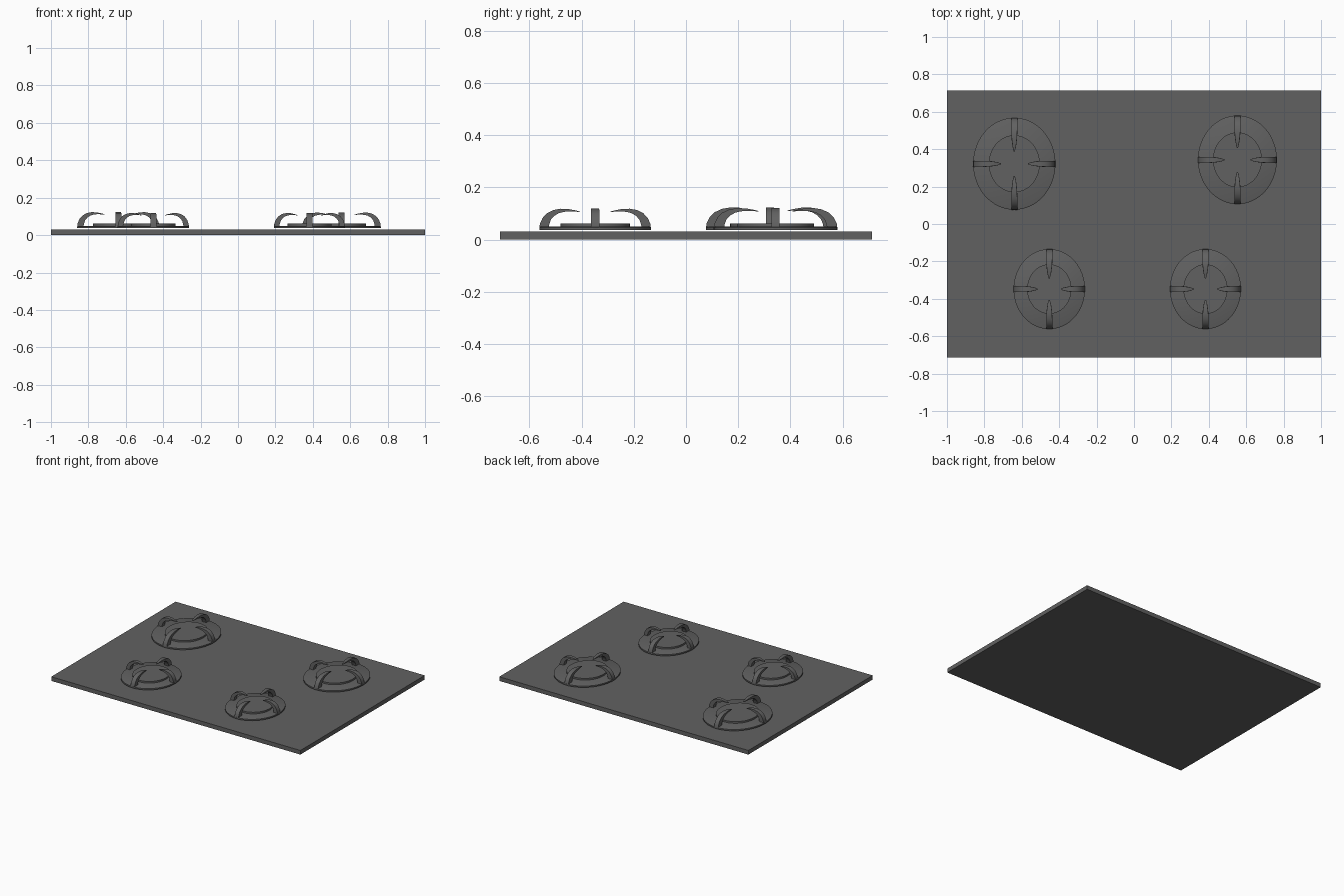
import bpy, bmesh, math

if "Cube" in bpy.data.objects:
    bpy.data.objects.remove(bpy.data.objects["Cube"])

def add_object(name, bm, smooth=True):
    bmesh.ops.recalc_face_normals(bm, faces=bm.faces)
    mesh = bpy.data.meshes.new(name)
    bm.to_mesh(mesh)
    bm.free()
    ob = bpy.data.objects.new(name, mesh)
    bpy.context.collection.objects.link(ob)
    mat = bpy.data.materials.get("dark_metal") or bpy.data.materials.new("dark_metal")
    mat.diffuse_color = (0.12, 0.12, 0.12, 1)
    mat.use_nodes = True
    mat.node_tree.nodes["Principled BSDF"].inputs["Base Color"].default_value = mat.diffuse_color
    mesh.materials.append(mat)
    if smooth:
        bpy.ops.object.select_all(action='DESELECT')
        bpy.context.view_layer.objects.active = ob
        ob.select_set(True)
        bpy.ops.object.shade_smooth_by_angle(angle=math.radians(35))
    return ob

def turned_disc(name, cx, cy, rx, ry, profile, n=64):
    """Closed elliptical solid from (radius, z) profile, bottom to top."""
    bm = bmesh.new()
    rings = [[bm.verts.new((cx + rx * r * math.cos(2 * math.pi * i / n),
                            cy + ry * r * math.sin(2 * math.pi * i / n), z))
              for i in range(n)] for r, z in profile]
    for a, b in zip(rings, rings[1:]):
        for i in range(n):
            j = (i + 1) % n
            bm.faces.new((a[i], a[j], b[j], b[i]))
    bm.faces.new(rings[0])
    bm.faces.new(rings[-1])
    return add_object(name, bm)

# arm stations: outer radius, outer z, inner radius, inner z, half width
ARM = [(1.0, .037, .84, .037, .016), (.99, .060, .82, .060, .016),
       (.94, .083, .79, .077, .016), (.86, .101, .73, .091, .016),
       (.75, .113, .65, .101, .016), (.62, .118, .56, .106, .015),
       (.48, .117, .45, .108, .012), (.36, .112, .35, .107, .008),
       (.27, .107, .275, .105, .003)]

def pan_arm(name, cx, cy, rx, ry, k, height):
    bm = bmesh.new()
    c, s = [(1, 0), (0, 1), (-1, 0), (0, -1)][k]
    radius = rx if s == 0 else ry
    squeeze = 0.92 if s == 0 else 1.0
    rings = []
    for ro, zo, ri, zi, w in ARM:
        ring = []
        for r, z, side in ((ro, zo, w), (ro, zo, -w), (ri, zi, -w), (ri, zi, w)):
            d = radius * (1 - (1 - r) * squeeze)
            zz = .037 + (z - .037) * height
            ring.append(bm.verts.new((cx + c * d - s * side, cy + s * d + c * side, zz)))
        rings.append(ring)
    for a, b in zip(rings, rings[1:]):
        for i in range(4):
            j = (i + 1) % 4
            bm.faces.new((a[i], a[j], b[j], b[i]))
    bm.faces.new(rings[0])
    bm.faces.new(rings[-1])
    return add_object(name, bm)

# hob plate
bm = bmesh.new()
bmesh.ops.create_cube(bm, size=1)
for v in bm.verts:
    v.co = (v.co.x * 2, v.co.y * 1.426, (v.co.z + .5) * .03)
add_object("hob_plate", bm, smooth=False)

# burners: position, radii, arm height factor
BURNERS = {
    "back_left": (-.64, .322, .22, .246, 1.06),
    "back_right": (.553, .343, .211, .237, 1.03),
    "front_left": (-.453, -.348, .191, .214, 1.0),
    "front_right": (.382, -.348, .19, .214, 1.0),
}
for name, (cx, cy, rx, ry, h) in BURNERS.items():
    turned_disc(name + "_base", cx, cy, rx, ry, [(1, .037), (1, .047), (.97, .05)])
    turned_disc(name + "_cap", cx, cy, rx, ry, [(.62, .045), (.62, .062)])
    for k in range(4):
        pan_arm(f"{name}_arm_{k + 1}", cx, cy, rx, ry, k, h)
